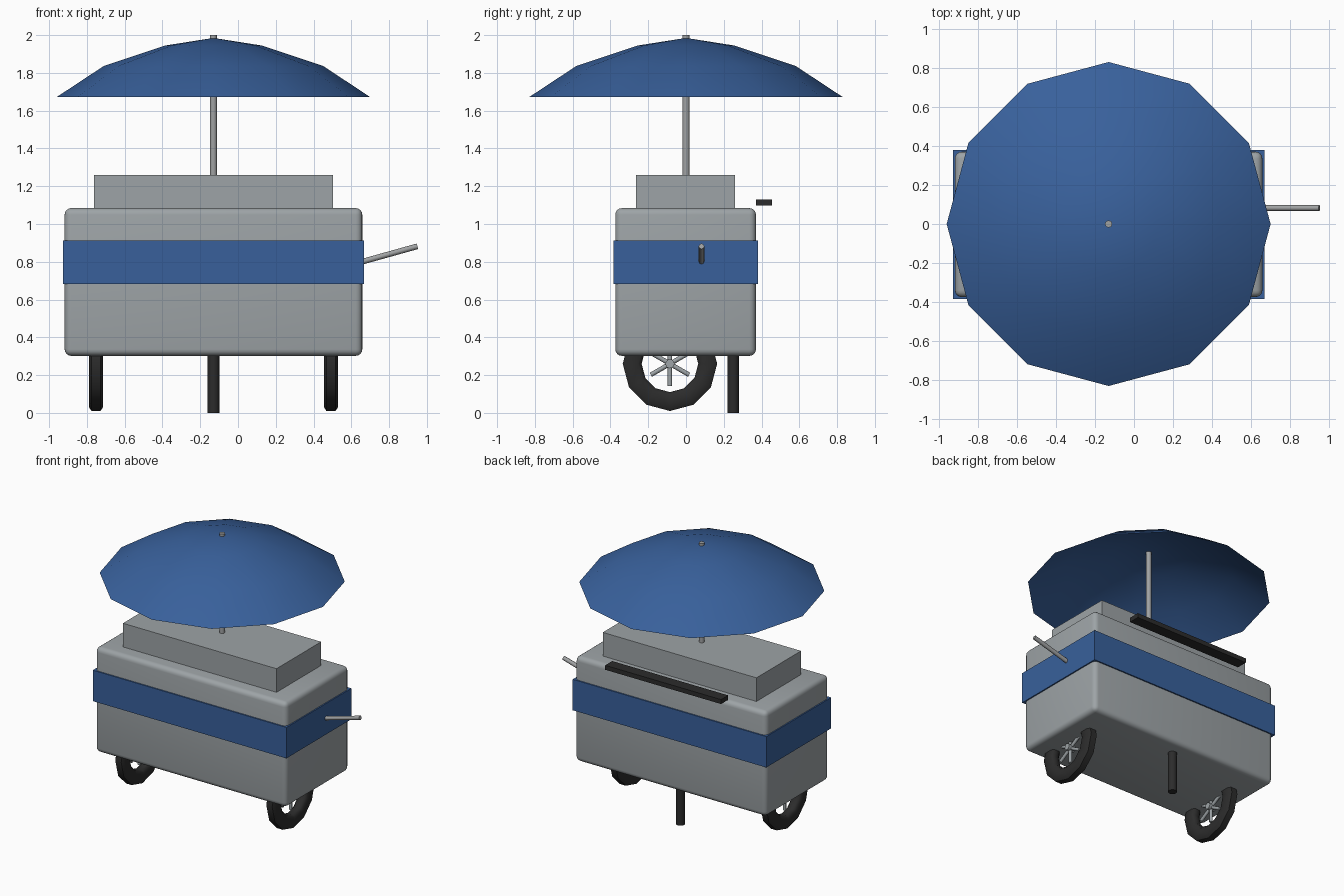
import bpy, bmesh
from math import pi, sin, cos, radians
from mathutils import Vector, Matrix

cube = bpy.data.objects.get("Cube")
if cube:
    bpy.data.objects.remove(cube, do_unlink=True)

MID = -0.13  # centre line of the cart


def material(name, color):
    m = bpy.data.materials.new(name)
    m.use_nodes = True
    m.diffuse_color = (*color, 1)
    bsdf = next(n for n in m.node_tree.nodes if n.type == 'BSDF_PRINCIPLED')
    bsdf.inputs["Base Color"].default_value = (*color, 1)
    return m


grey = material("cart grey", (0.34, 0.37, 0.385))
metal = material("pole metal", (0.35, 0.36, 0.365))
blue = material("canopy blue", (0.04, 0.118, 0.33))
black = material("rubber black", (0.025, 0.025, 0.025))


def finish(name, bm, mat, smooth=0):
    mesh = bpy.data.meshes.new(name)
    bm.to_mesh(mesh)
    bm.free()
    mesh.materials.append(mat)
    obj = bpy.data.objects.new(name, mesh)
    bpy.context.collection.objects.link(obj)
    if smooth:
        bpy.ops.object.select_all(action='DESELECT')
        obj.select_set(True)
        bpy.context.view_layer.objects.active = obj
        bpy.ops.object.shade_smooth_by_angle(angle=radians(smooth))
    return obj


def box(name, center, size, mat, bevel=0):
    bm = bmesh.new()
    bmesh.ops.create_cube(bm, size=1, matrix=Matrix.Translation(center) @ Matrix.Diagonal((*size, 1)))
    if bevel:
        bmesh.ops.bevel(bm, geom=bm.edges[:], offset=bevel, segments=4, profile=0.5, affect='EDGES')
    return finish(name, bm, mat, 40 if bevel else 0)


def add_rod(bm, a, b, radius, sides=8):
    a, b = Vector(a), Vector(b)
    turn = (b - a).to_track_quat('Z', 'Y').to_matrix().to_4x4()
    bmesh.ops.create_cone(bm, cap_ends=True, segments=sides, radius1=radius, radius2=radius,
                          depth=(b - a).length, matrix=Matrix.Translation((a + b) / 2) @ turn)


def rod(name, a, b, radius, mat, sides=8):
    bm = bmesh.new()
    add_rod(bm, a, b, radius, sides)
    return finish(name, bm, mat, 50)


# Cart body, painted band, raised counter and rear rail
box("cart_body", (MID, -0.002, 0.693), (1.576, 0.745, 0.782), grey, 0.035)
box("painted_band", (MID, -0.002, 0.797), (1.595, 0.764, 0.23), blue)
box("counter_top", (MID, -0.002, 1.17), (1.265, 0.525, 0.18), grey)
box("rear_rail", (MID, 0.413, 1.114), (0.955, 0.083, 0.033), black)

# Push handle, umbrella pole and rear support leg
rod("push_handle", (0.62, 0.082, 0.79), (0.95, 0.082, 0.882), 0.015, metal)
rod("umbrella_pole", (MID, 0, 1.2), (MID, 0, 2.0), 0.019, metal)
rod("rear_leg", (MID, 0.25, 0), (MID, 0.25, 0.32), 0.031, black, 12)

# Umbrella canopy: open twelve-sided shell
bm = bmesh.new()
sides = 12
rings = [[bm.verts.new((MID + r * cos(2 * pi * i / sides), r * sin(2 * pi * i / sides), z))
          for i in range(sides)] for r, z in ((0.83, 1.672), (0.58, 1.837), (0.255, 1.945))]
apex = bm.verts.new((MID, 0, 1.985))
for i in range(sides):
    j = (i + 1) % sides
    for low, high in zip(rings, rings[1:]):
        bm.faces.new((low[i], low[j], high[j], high[i]))
    bm.faces.new((rings[-1][i], rings[-1][j], apex))
finish("umbrella_canopy", bm, blue, 60)

# Wheels: tyre swept round the axle, six spokes and a hub
AXLE_Y, AXLE_Z = -0.085, 0.26
section = [(-0.037, 0.168), (-0.02, 0.15), (0.02, 0.15), (0.037, 0.168),
           (0.037, 0.23), (0.024, 0.25), (-0.024, 0.25), (-0.037, 0.23)]
for side, x in (("right", MID - 0.622), ("left", MID + 0.622)):
    bm = bmesh.new()
    loops = []
    for i in range(sides):
        a = 2 * pi * i / sides
        loops.append([bm.verts.new((x + w, AXLE_Y + r * sin(a), AXLE_Z - r * cos(a))) for w, r in section])
    for i in range(sides):
        here, there = loops[i], loops[(i + 1) % sides]
        for k in range(len(section)):
            n = (k + 1) % len(section)
            bm.faces.new((here[k], here[n], there[n], there[k]))
    bmesh.ops.recalc_face_normals(bm, faces=bm.faces[:])
    finish(side + "_tyre", bm, black, 50)

    bm = bmesh.new()
    for i in range(3):
        a = pi * i / 3
        dy, dz = 0.117 * sin(a), 0.117 * cos(a)
        add_rod(bm, (x, AXLE_Y - dy, AXLE_Z - dz), (x, AXLE_Y + dy, AXLE_Z + dz), 0.012)
    add_rod(bm, (x - 0.03, AXLE_Y, AXLE_Z), (x + 0.03, AXLE_Y, AXLE_Z), 0.024, 12)
    finish(side + "_spokes", bm, grey, 50)
